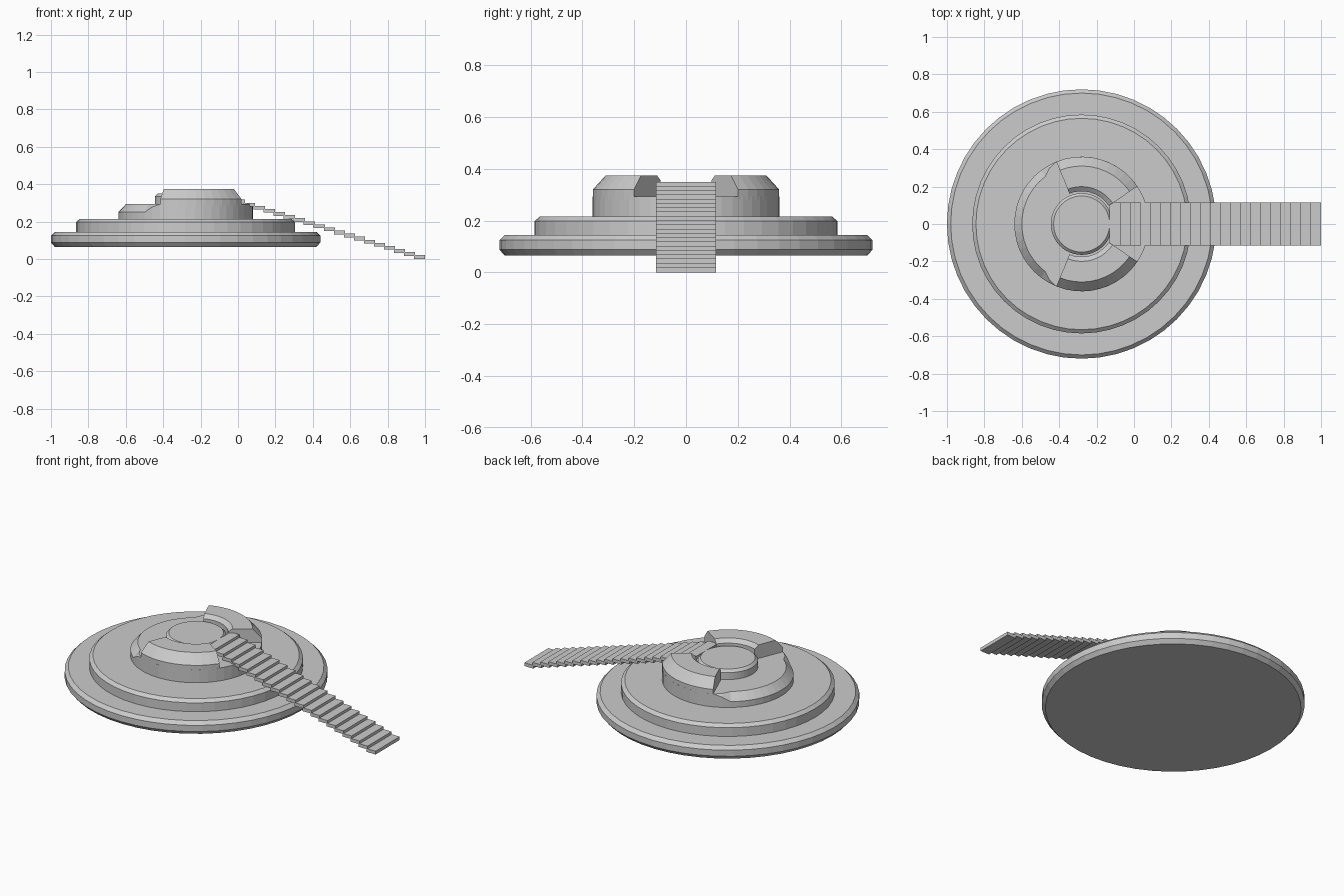
import bpy, bmesh
from math import cos, sin, radians, pi

if "Cube" in bpy.data.objects:
    bpy.data.objects.remove(bpy.data.objects["Cube"])

CX = -0.28   # axis of the round platform
SEG = 48


def finish(name, bm):
    bmesh.ops.remove_doubles(bm, verts=bm.verts, dist=1e-5)
    bmesh.ops.recalc_face_normals(bm, faces=bm.faces)
    me = bpy.data.meshes.new(name)
    bm.to_mesh(me)
    bm.free()
    ob = bpy.data.objects.new(name, me)
    ob.location.x = CX
    bpy.context.collection.objects.link(ob)
    return ob


def sweep(name, profile_at, angles, closed, loop):
    """Sweep an (r, z) profile round the axis; loop = profile is a closed section."""
    bm = bmesh.new()
    rows = [[bm.verts.new((r * cos(a), r * sin(a), z)) for r, z in profile_at(a)]
            for a in angles]
    n = len(rows[0])
    for i in range(len(rows) if closed else len(rows) - 1):
        p, q = rows[i], rows[(i + 1) % len(rows)]
        for j in range(n if loop else n - 1):
            k = (j + 1) % n
            bm.faces.new((p[j], q[j], q[k], p[k]))
    if closed and not loop:      # flat caps
        bm.faces.new([r[0] for r in rows])
        bm.faces.new([r[-1] for r in rows])
    if not closed:               # section ends
        bm.faces.new(rows[0])
        bm.faces.new(rows[-1])
    return finish(name, bm)


full = [2 * pi * i / SEG for i in range(SEG)]


def disc(name, profile):
    sweep(name, lambda a: profile, full, True, False)


# Stepped round platform
disc("base_disc", [(0.70, 0.065), (0.72, 0.088), (0.72, 0.125), (0.70, 0.145)])
disc("middle_disc", [(0.585, 0.14), (0.585, 0.198), (0.565, 0.215)])
disc("centre_pad", [(0.165, 0.28), (0.165, 0.335), (0.15, 0.35)])


# Low drum, its rim bevelled only on the side away from the stairs
def drum_profile(a):
    off = abs(a - pi) * 180 / pi
    c = max(0, min(1, (63 - off) / 8))
    return [(0.36, 0.21), (0.36, 0.293 - 0.043 * c), (0.36 - 0.04 * c, 0.293)]


sweep("low_drum", drum_profile, full, True, False)

# Two raised curved walls either side of the stairs
wall = [(0.175, 0.28), (0.36, 0.28), (0.36, 0.32), (0.31, 0.375),
        (0.20, 0.375), (0.175, 0.355)]
for name, side in (("back_wall", 1), ("front_wall", -1)):
    arc = [side * radians(34 + 78 * i / 10) for i in range(11)]
    sweep(name, lambda a: wall, arc, False, True)

# Straight flight of thin treads
STEPS, RUN, RISE, THICK, LENGTH = 21, 0.0535, 0.0165, 0.02, 0.06
bm = bmesh.new()
for i in range(STEPS):
    cube = bmesh.ops.create_cube(bm, size=1)["verts"]
    bmesh.ops.scale(bm, verts=cube, vec=(LENGTH, 0.23, THICK))
    bmesh.ops.translate(bm, verts=cube, vec=(1 - LENGTH / 2 - i * RUN - CX, 0,
                                             THICK / 2 + i * RISE))
finish("stairs", bm)
